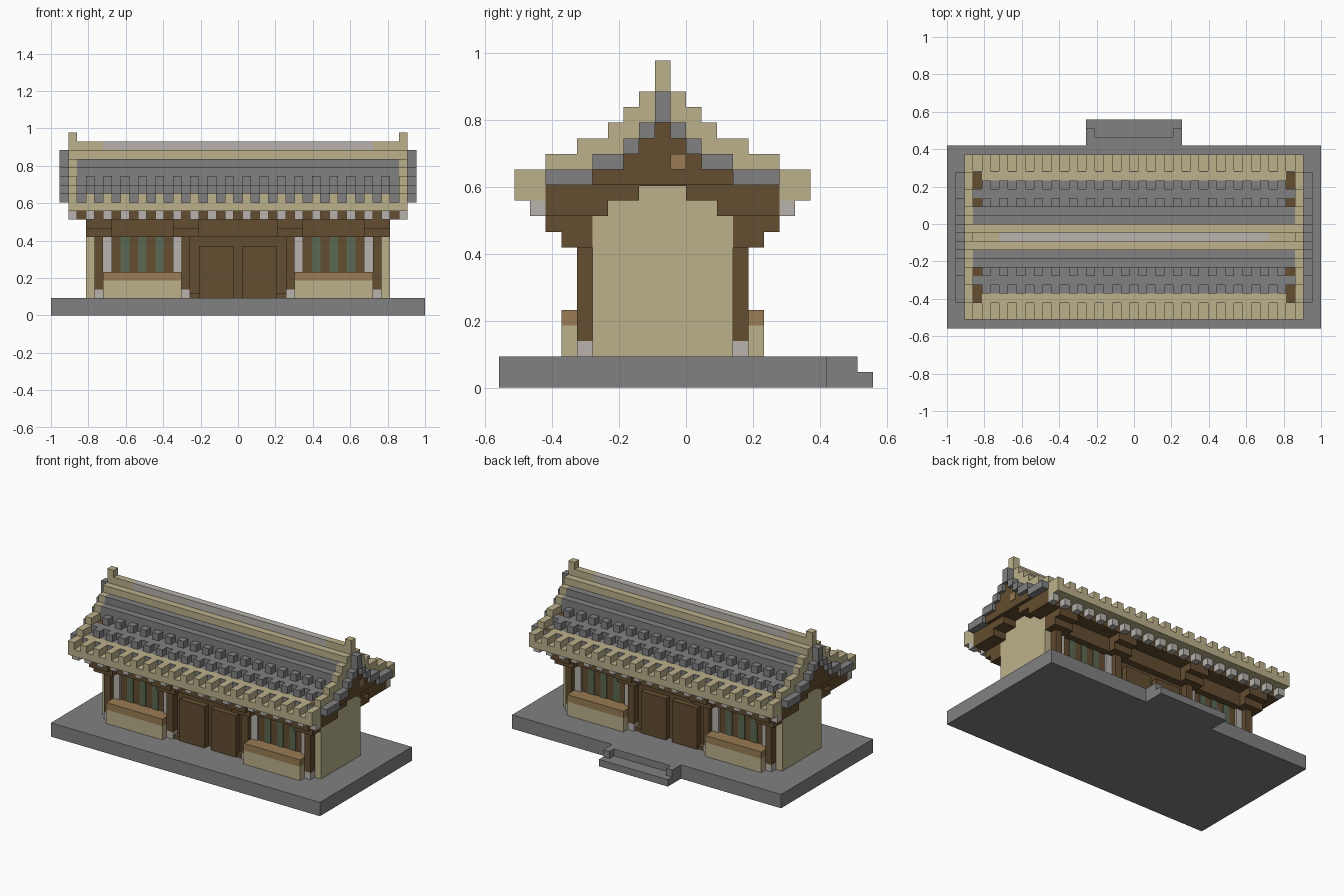
import bpy
import bmesh

U = 2 / 43            # edge of one building block
YC = -1.5             # hall axis, in blocks

cube = bpy.data.objects.get("Cube")
if cube:
    bpy.data.objects.remove(cube, do_unlink=True)


def material(name, rgb):
    m = bpy.data.materials.new(name)
    m.use_nodes = True
    m.diffuse_color = (*rgb, 1)
    m.node_tree.nodes["Principled BSDF"].inputs["Base Color"].default_value = (*rgb, 1)
    return m


STONE = material("stone grey", (0.22, 0.22, 0.22))
TAN = material("pale tan", (0.5, 0.44, 0.26))
WOOD = material("dark brown", (0.125, 0.075, 0.03))
SILL = material("light brown", (0.32, 0.2, 0.09))
PALE = material("pale grey", (0.48, 0.45, 0.42))
GREEN = material("window green", (0.105, 0.14, 0.085))


def build(name, mat, boxes, mx=False, my=False):
    """Boxes are (x0, x1, y0, y1, z0, z1) in blocks, y measured from the hall axis."""
    bm = bmesh.new()
    for x0, x1, y0, y1, z0, z1 in boxes:
        for sx in ((1, -1) if mx else (1,)):
            for sy in ((1, -1) if my else (1,)):
                verts = bmesh.ops.create_cube(bm, size=1)["verts"]
                for v in verts:
                    v.co.x = U * sx * ((x0 + x1) / 2 + v.co.x * (x1 - x0))
                    v.co.y = U * (YC + sy * ((y0 + y1) / 2 + v.co.y * (y1 - y0)))
                    v.co.z = U * ((z0 + z1) / 2 + v.co.z * (z1 - z0))
    me = bpy.data.meshes.new(name)
    bm.to_mesh(me)
    bm.free()
    me.materials.append(mat)
    ob = bpy.data.objects.new(name, me)
    bpy.context.collection.objects.link(ob)


def steps(x0, x1, layers):
    """Stack of blocks running along x, each layer (y0, y1, z0, z1)."""
    return [(x0, x1, *layer) for layer in layers]


# Ground platform and entrance steps
build("platform", STONE, [(-21.5, 21.5, -10.5, 10.5, 0, 2)])
build("entrance_steps", STONE, [
    (-5.5, 5.5, 10.5, 13.5, 0, 1),
    (-4.5, 4.5, 10.5, 11.5, 1, 2),
    (-5.5, -4.5, 10.5, 12.5, 1, 2),
    (4.5, 5.5, 10.5, 12.5, 1, 2)])

# Gable walls, stepped at the top
build("gable_walls", TAN, steps(16.5, 17.5, [
    (-4.5, 4.5, 2, 11), (-3.5, 3.5, 11, 12), (-1.5, 1.5, 12, 13)]), mx=True)

# Timber facades on both long sides
build("facade_walls", WOOD, [(-16.5, 16.5, 3.5, 4.5, 2, 11)], my=True)
build("door_leaves", WOOD, [(0.5, 4.5, 4.5, 5.4, 2, 8)], mx=True, my=True)
build("door_stops", WOOD, [(4.5, 5.5, 4.5, 5.2, 2, 2.5)], mx=True, my=True)
build("lintel_beams", WOOD, [(-16.5, 16.5, 4.5, 5.5, 9, 11)], my=True)
build("columns", WOOD, [(c - .5, c + .5, 4.5, 5.5, 3, 9) for c in (6, 16)], mx=True, my=True)
build("column_bases", PALE, [(c - .5, c + .5, 4.5, 5.5, 2, 3) for c in (6, 16)], mx=True, my=True)

# Windows with pale posts, over a plinth and sill
build("window_panes", GREEN, [(c - .5, c + .5, 4.5, 4.6, 5, 9) for c in (9, 11, 13)], mx=True, my=True)
build("window_posts", PALE, [(c - .5, c + .5, 4.5, 4.8, 5, 9) for c in (7, 15)], mx=True, my=True)
build("window_plinths", TAN, [(6.5, 15.5, 4.5, 6.5, 2, 4)], mx=True, my=True)
build("window_sills", SILL, [(6.5, 15.5, 4.5, 6.5, 4, 5)], mx=True, my=True)

# Brackets above each column
build("brackets", WOOD, [b for c in (6, 16) for b in (
    (c - 1.5, c + 1.5, 4.5, 6.5, 9, 10),
    (c - 1.5, c + 1.5, 4.5, 7.5, 10, 11))], mx=True, my=True)

# Eave timbers and pale rafter ends
build("eave_timbers", WOOD, steps(-19.5, 19.5, [(3.5, 7.5, 11, 12), (1.5, 7.5, 12, 13)]), my=True)
odd = range(-19, 20, 2)
build("rafter_ends", PALE, [(c - .5, c + .5, 7.5, 8.5, 11, 12) for c in odd], my=True)

# Brown stepped boards filling the gables
build("gable_timbers", WOOD, steps(17.5, 19.5, [
    (0, 7.5, 12.95, 14), (0, 4.5, 14, 15), (0, 2.5, 15, 16), (0, 1.5, 16, 17)])
    + steps(19.5, 20, [(0, 4.5, 13, 14), (0, 2.5, 14, 15), (0, 1.5, 15, 16), (0, .5, 16, 17)]),
    mx=True, my=True)
build("gable_peg", SILL, [(20, 20.1, .5, 1.5, 14, 15)])

# Roof slopes as stacked courses
build("roof_courses", STONE, steps(-18.5, 18.5, [
    (0, 6.5, 13, 14), (0, 5.5, 14, 15), (0, 3.5, 15, 17), (0, 2.5, 17, 18)]), my=True)
build("eave_course", TAN, [(-19.5, 19.5, 7.5, 9.5, 12, 13), (-18.5, 18.5, 6.5, 7.5, 13, 14)], my=True)

# Alternating tile ends
tiles = range(-17, 18, 2)
build("roof_tiles", STONE, [b for c in tiles for b in (
    (c - .5, c + .5, 5.5, 6.5, 14, 15), (c - .5, c + .5, 3.5, 4.5, 15, 16))], my=True)
build("eave_tiles", TAN, [(c - .5, c + .5, 7.5, 9.5, 13, 14) for c in tiles], my=True)
gaps = range(-18, 19, 2)
build("tile_gaps", STONE, [(c - .5, c + .5, 7.5, 7.6, 13, 14) for c in gaps], my=True)

# Ridge with pale centre and end finials
build("ridge_base", TAN, [(-18.5, 18.5, -1.5, 1.5, 18, 19)])
build("ridge_centre", PALE, [(-15.5, 15.5, -.5, .5, 19, 20)])
build("ridge_ends", TAN, [(15.5, 18.5, -.5, .5, 19, 20)], mx=True)
build("finials", TAN, [(18.5, 19.5, -.5, .5, 19, 21)], mx=True)

# Tan verges and grey outer bargeboards
build("verges", TAN, steps(18.5, 19.5, [
    (7.5, 9.5, 12, 14), (4.5, 7.5, 14, 15), (2.5, 5.5, 15, 16),
    (1.5, 3.5, 16, 17), (0, 2.5, 17, 18), (0, 1.5, 18, 19)]), mx=True, my=True)
build("bargeboards", STONE, steps(19.5, 20.5, [
    (4.5, 7.5, 13, 14), (2.5, 4.5, 14, 15), (1.5, 2.5, 15, 16),
    (.5, 1.5, 16, 17), (0, .5, 17, 19)]), mx=True, my=True)
